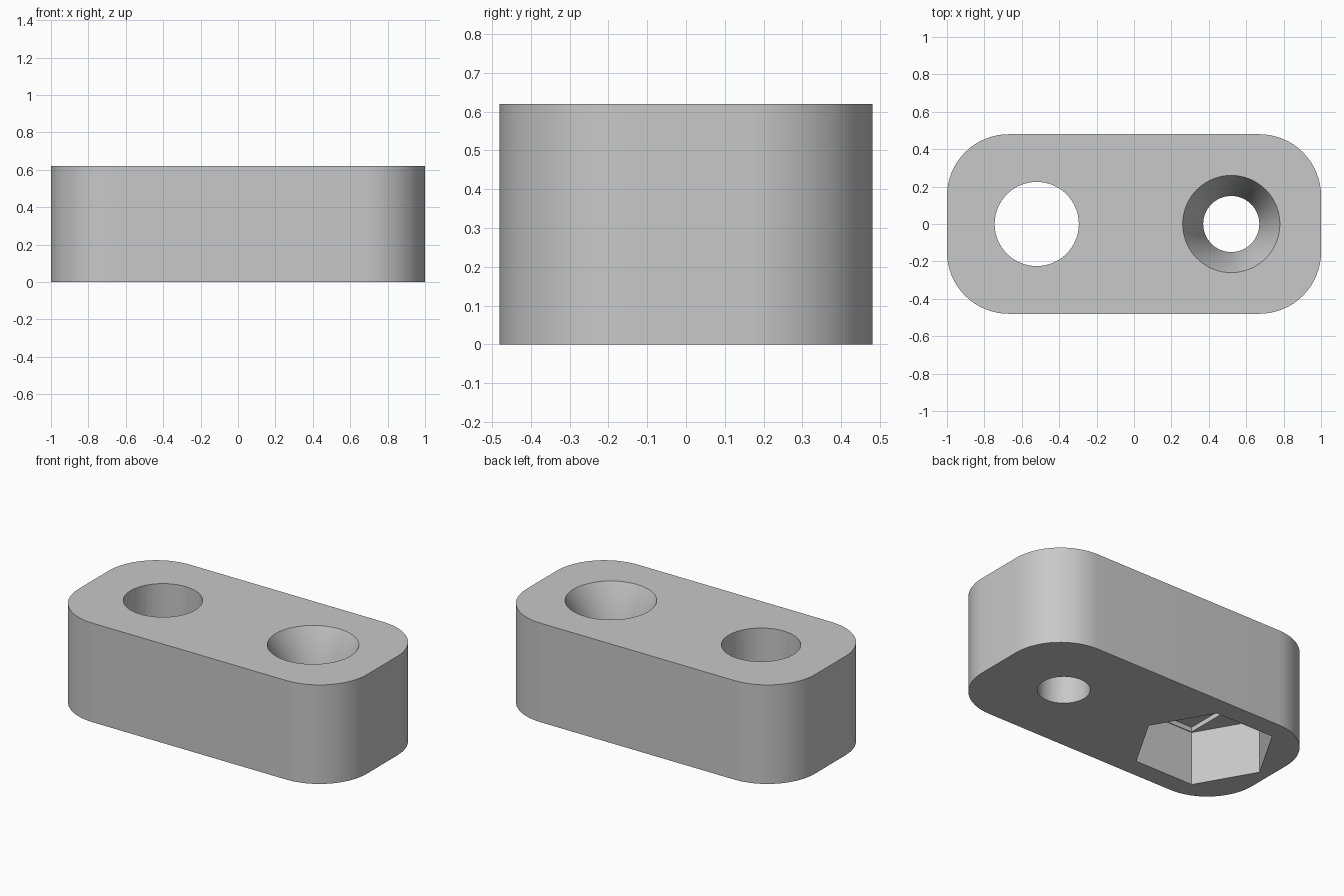
import bpy, bmesh, math
from mathutils import Matrix, Vector

if "Cube" in bpy.data.objects:
    bpy.data.objects.remove(bpy.data.objects["Cube"], do_unlink=True)

LENGTH, WIDTH, HEIGHT, CORNER = 2.0, 0.96, 0.62, 0.33
HOLE_X = 0.52          # both holes sit this far from the middle
NUT_DEPTH = 0.34

grey = bpy.data.materials.new("plain grey")
grey.use_nodes = True
colour = (0.58, 0.58, 0.58, 1)
grey.diffuse_color = colour
grey.node_tree.nodes["Principled BSDF"].inputs["Base Color"].default_value = colour


def finish(name, bm):
    mesh = bpy.data.meshes.new(name)
    bm.to_mesh(mesh)
    bm.free()
    mesh.materials.append(grey)
    obj = bpy.data.objects.new(name, mesh)
    bpy.context.collection.objects.link(obj)
    return obj


def box(name, size, centre, corner=0):
    bm = bmesh.new()
    matrix = Matrix.Translation(centre) @ Matrix.Diagonal((*size, 1))
    bmesh.ops.create_cube(bm, size=1, matrix=matrix)
    if corner:
        upright = [e for e in bm.edges
                   if abs(e.verts[0].co.z - e.verts[1].co.z) > size[2] / 2]
        bmesh.ops.bevel(bm, geom=upright, offset=corner, segments=16,
                        profile=0.5, affect='EDGES')
    return finish(name, bm)


def cone(name, x, bottom, top, r_bottom, r_top, sides=64):
    bm = bmesh.new()
    bmesh.ops.create_cone(bm, cap_ends=True, segments=sides, radius1=r_bottom,
                          radius2=r_top, depth=top - bottom,
                          matrix=Matrix.Translation((x, 0, (bottom + top) / 2)))
    # Start every ring with a corner on the x axis
    centre = Vector((x, 0, 0))
    first = max(bm.verts, key=lambda v: v.co.x).co - centre
    bmesh.ops.rotate(bm, verts=bm.verts, cent=centre,
                     matrix=Matrix.Rotation(-math.atan2(first.y, first.x), 3, 'Z'))
    return finish(name, bm)


# Rounded block
block = box("mounting_block", (LENGTH, WIDTH, HEIGHT), (0, 0, HEIGHT / 2), CORNER)

# Screw hole and its countersink; the cone overshoots the top at the same slope
sink, over = 0.23, 0.05
slope = (0.26 - 0.15) / sink
cutters = [
    cone("screw_hole", HOLE_X, -0.1, HEIGHT + 0.1, 0.15, 0.15),
    cone("countersink", HOLE_X, HEIGHT - sink, HEIGHT + over,
         0.15, 0.26 + slope * over),
    # Bolt hole, hexagonal nut pocket and shallow slot in the pocket ceiling
    cone("bolt_hole", -HOLE_X, -0.1, HEIGHT + 0.1, 0.225, 0.225),
    cone("nut_pocket", -HOLE_X, -0.1, NUT_DEPTH, 0.41, 0.41, sides=6),
    box("bridge_slot", (0.4, 0.7, 0.13), (-HOLE_X, 0, NUT_DEPTH - 0.035)),
]

for cutter in cutters:
    cutter.hide_render = True
    cut = block.modifiers.new(cutter.name, 'BOOLEAN')
    cut.operation, cut.solver, cut.object = 'DIFFERENCE', 'EXACT', cutter

# Bake the cuts, then drop the cutters
bpy.context.view_layer.update()
graph = bpy.context.evaluated_depsgraph_get()
block_mesh = bpy.data.meshes.new_from_object(block.evaluated_get(graph))
block.modifiers.clear()
block.data = block_mesh
block_mesh.materials.clear()
block_mesh.materials.append(grey)
for polygon in block_mesh.polygons:
    polygon.material_index = 0
for cutter in cutters:
    bpy.data.objects.remove(cutter, do_unlink=True)

bpy.ops.object.select_all(action='DESELECT')
block.select_set(True)
bpy.context.view_layer.objects.active = block
bpy.ops.object.shade_smooth_by_angle(angle=math.radians(30))
